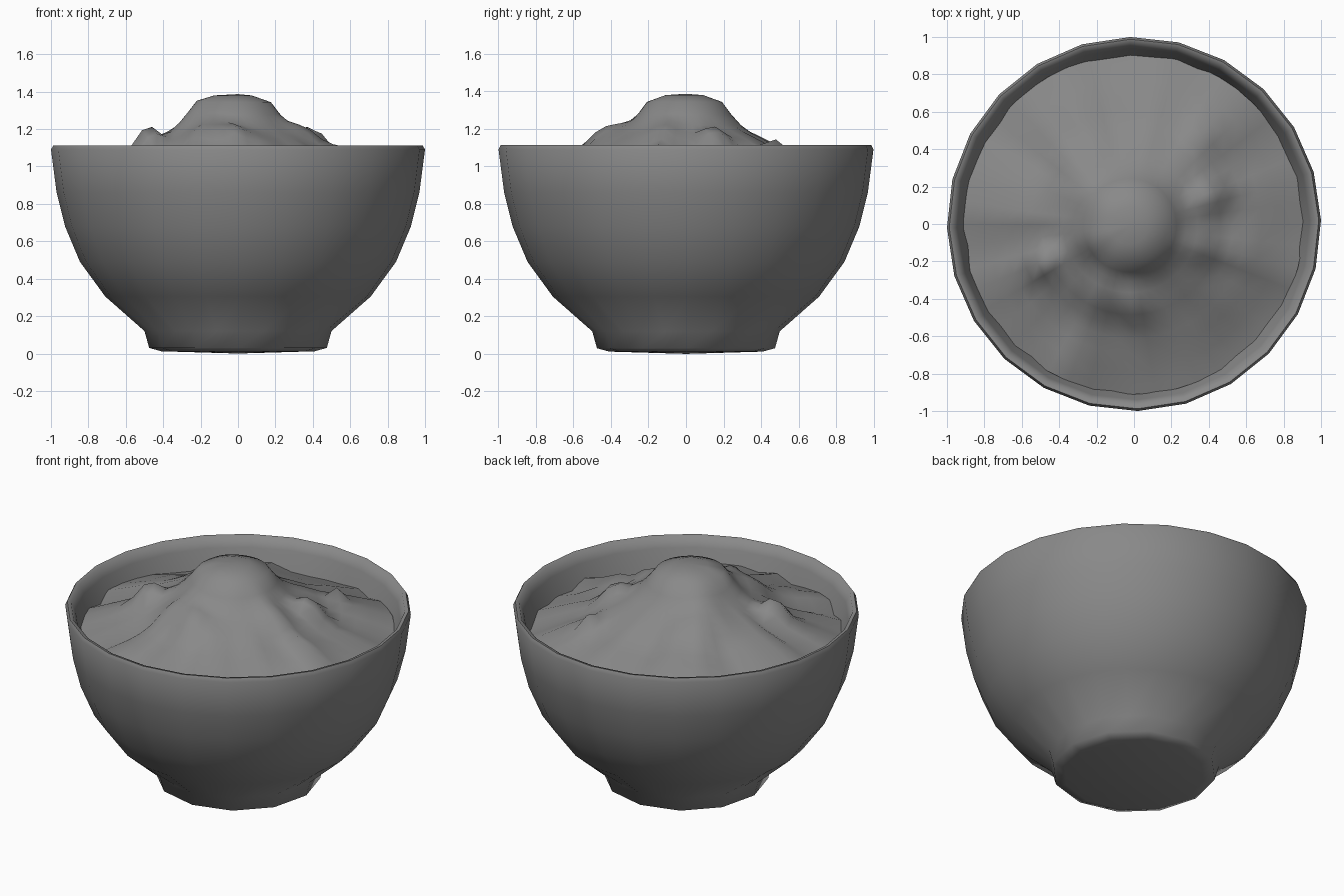
import bpy, bmesh, math, random

if "Cube" in bpy.data.objects:
    bpy.data.objects.remove(bpy.data.objects["Cube"])

random.seed(4)
N = 24  # sides of the bowl

# dark grey for everything
grey = bpy.data.materials.new("dark_grey")
grey.diffuse_color = (0.25, 0.25, 0.25, 1)
grey.use_nodes = True
grey.node_tree.nodes["Principled BSDF"].inputs["Base Color"].default_value = grey.diffuse_color


def finish(name, bm, angle):
    bmesh.ops.recalc_face_normals(bm, faces=bm.faces)
    me = bpy.data.meshes.new(name)
    bm.to_mesh(me)
    bm.free()
    me.materials.append(grey)
    ob = bpy.data.objects.new(name, me)
    bpy.context.collection.objects.link(ob)
    bpy.ops.object.select_all(action='DESELECT')
    ob.select_set(True)
    bpy.context.view_layer.objects.active = ob
    bpy.ops.object.shade_smooth_by_angle(angle=math.radians(angle))
    return ob


def bridge(bm, rings):
    for a, b in zip(rings, rings[1:]):
        n = len(a)
        for i in range(n):
            j = (i + 1) % n
            bm.faces.new((a[i], a[j], b[j], b[i]))


def cap(bm, ring, z):
    c = bm.verts.new((0, 0, z))
    for i in range(len(ring)):
        bm.faces.new((c, ring[i], ring[(i + 1) % len(ring)]))


# bowl: foot, outer wall, rim and inner wall; the foot has half the sides
profile = [(0.41, 0.012), (0.475, 0.03), (0.50, 0.12), (0.71, 0.305), (0.845, 0.49),
           (0.925, 0.68), (0.97, 0.86), (1.0, 1.09), (0.988, 1.113), (0.966, 1.108),
           (0.94, 1.05), (0.91, 0.95), (0.86, 0.82)]
bm = bmesh.new()
rings = []
for k, (r, z) in enumerate(profile):
    ring = []
    for i in range(N):
        a = 2 * math.pi * i / N + 0.02
        q = r * math.cos(2 * math.pi / N) if k < 3 and i % 2 else r
        ring.append(bm.verts.new((q * math.cos(a), q * math.sin(a), z)))
    rings.append(ring)
bridge(bm, rings)
cap(bm, rings[0], 0.0)
finish("bowl", bm, 60)

# food: heaped mound with lumps and radial folds
mound = [(0, 1.385), (0.10, 1.38), (0.21, 1.34), (0.26, 1.26), (0.32, 1.20),
         (0.42, 1.15), (0.55, 1.08), (0.70, 1.03), (0.85, 0.97), (0.95, 0.935)]
lumps = [(-0.48, -0.21, 0.085, 0.10), (0.43, 0.17, 0.09, 0.08), (0.0, -0.43, 0.10, 0.05),
         (-0.15, -0.35, 0.12, 0.04), (0.37, 0.50, 0.04, 0.07), (-0.30, 0.26, 0.14, 0.04),
         (0.36, -0.12, 0.10, 0.04), (0.60, -0.10, 0.10, 0.03), (-0.25, -0.10, 0.08, 0.02),
         (0.60, -0.58, 0.20, -0.04), (-0.35, -0.55, 0.14, -0.03), (0.15, -0.70, 0.15, -0.02)]


def height(x, y, fold):
    r = math.hypot(x, y)
    z = mound[-1][1]
    for (r0, z0), (r1, z1) in zip(mound, mound[1:]):
        if r0 <= r <= r1:
            z = z0 + (z1 - z0) * (r - r0) / (r1 - r0)
            break
    for lx, ly, w, h in lumps:
        z += h * math.exp(-(((x - lx) ** 2 + (y - ly) ** 2) / (w * w)) ** 1.5)
    return z + fold * max(0, min(1, (r - 0.3) / 0.25))


M = 48
folds = [random.uniform(-0.03, 0.03) for _ in range(M)]
bm = bmesh.new()
rings = []
for r in (0.10, 0.20, 0.25, 0.30, 0.36, 0.42, 0.48, 0.54, 0.61, 0.69, 0.78, 0.86, 0.91):
    ring = []
    for i in range(M):
        a = 2 * math.pi * i / M
        x, y = r * math.cos(a), r * math.sin(a)
        ring.append(bm.verts.new((x - 0.03 * (1 - r), y - 0.01 * (1 - r),
                                  height(x, y, folds[i]))))
    rings.append(ring)
bridge(bm, rings)
cap(bm, rings[0], 1.387)
finish("food_mound", bm, 60)
